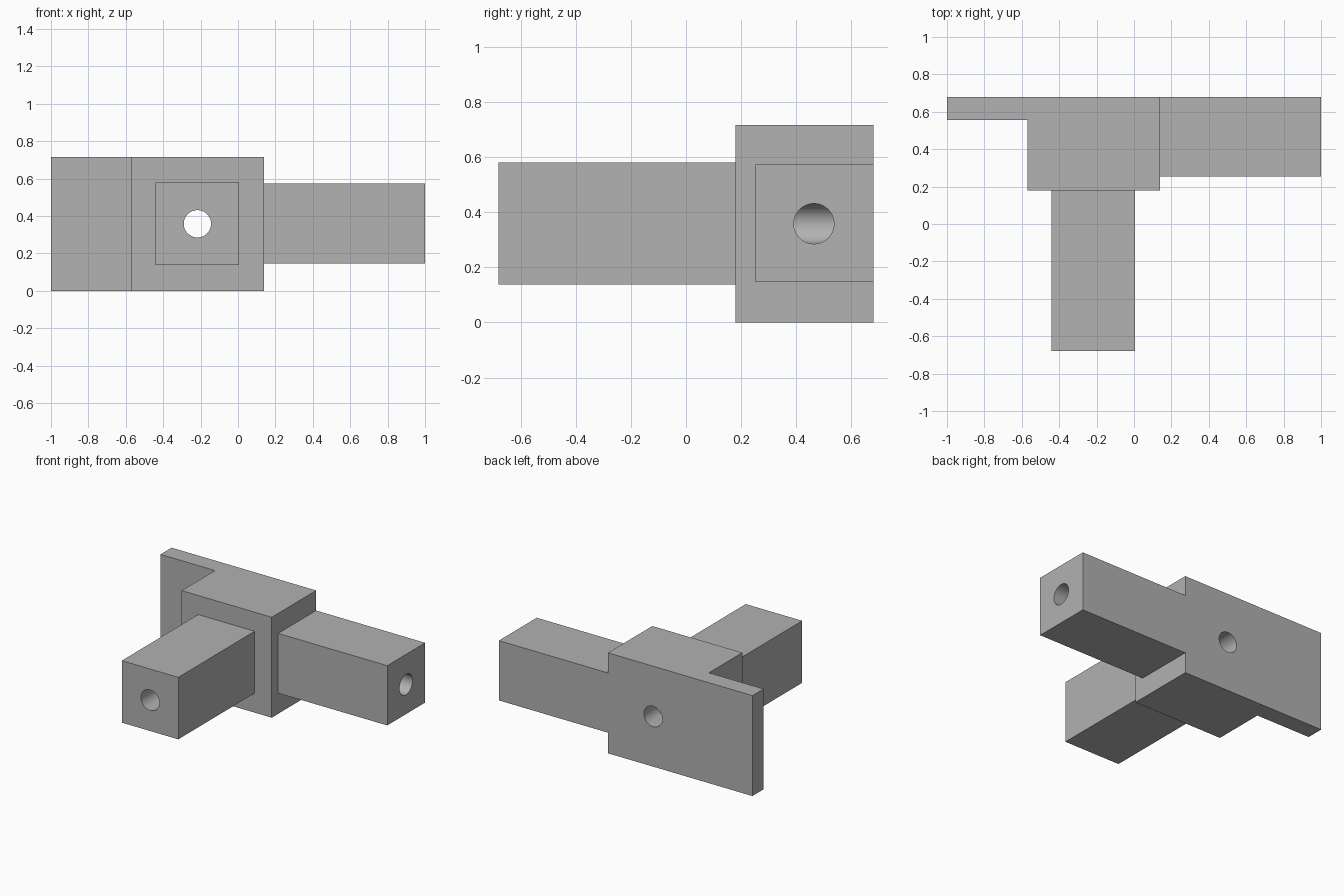
import bpy
import bmesh
import math

cube = bpy.data.objects.get("Cube")
if cube:
    bpy.data.objects.remove(cube, do_unlink=True)

grey = bpy.data.materials.new("plain_grey")
grey.use_nodes = True
GREY = (0.445, 0.445, 0.445, 1)
grey.diffuse_color = GREY
grey.node_tree.nodes["Principled BSDF"].inputs["Base Color"].default_value = GREY


def prism(name, outline, z0, z1):
    """Extrude a plan outline upwards from z0 to z1."""
    bm = bmesh.new()
    base = bm.faces.new([bm.verts.new((x, y, z0)) for x, y in outline])
    top = bmesh.ops.extrude_face_region(bm, geom=[base])["geom"]
    bmesh.ops.translate(bm, vec=(0, 0, z1 - z0),
                        verts=[v for v in top if isinstance(v, bmesh.types.BMVert)])
    bmesh.ops.recalc_face_normals(bm, faces=bm.faces)
    mesh = bpy.data.meshes.new(name)
    bm.to_mesh(mesh)
    bm.free()
    mesh.materials.append(grey)
    obj = bpy.data.objects.new(name, mesh)
    bpy.context.collection.objects.link(obj)
    return obj


def box(name, x0, x1, y0, y1, z0, z1):
    return prism(name, [(x0, y0), (x1, y0), (x1, y1), (x0, y1)], z0, z1)


def bore_cutter(name, location, rotation, depth):
    bpy.ops.mesh.primitive_cylinder_add(vertices=48, radius=BORE, depth=depth,
                                        location=location, rotation=rotation)
    obj = bpy.context.object
    obj.name = name
    obj.data.materials.append(grey)
    return obj


def combine(target, tool, operation):
    """Apply a boolean and discard the tool object."""
    tool.hide_render = True
    mod = target.modifiers.new(operation, "BOOLEAN")
    mod.operation = operation
    mod.solver = "EXACT"
    mod.object = tool
    bpy.context.view_layer.objects.active = target
    bpy.ops.object.modifier_apply(modifier=mod.name)
    bpy.data.objects.remove(tool, do_unlink=True)


BACK, HEIGHT, BORE = 0.68, 0.716, 0.073
AXIS_X, AXIS_Y, AXIS_Z = -0.217, 0.464, 0.358

# Central block with the thin flange flush along its back
body = prism("connector_body", [(-1, BACK), (-1, 0.555), (-0.57, 0.555),
                                (-0.57, 0.18), (0.14, 0.18), (0.14, BACK)], 0, HEIGHT)

# Square arms pointing forward and to the left
front_arm = box("front_arm", -0.44, 0.005, -BACK, 0.3, 0.138, 0.58)
side_arm = box("side_arm", 0, 1, 0.253, BACK, 0.147, 0.573)
for arm in (front_arm, side_arm):
    combine(body, arm, "UNION")

# Through bore front to back, and a side bore that meets it
through = bore_cutter("through_bore", (AXIS_X, 0, AXIS_Z), (math.pi / 2, 0, 0), 2)
reach = 1.1 - AXIS_X
side = bore_cutter("side_bore", (AXIS_X + reach / 2, AXIS_Y, AXIS_Z),
                   (0, math.pi / 2, 0), reach)
for cutter in (through, side):
    combine(body, cutter, "DIFFERENCE")

# Smooth bores, crisp block edges
bpy.ops.object.select_all(action="DESELECT")
body.select_set(True)
bpy.context.view_layer.objects.active = body
bpy.ops.object.shade_smooth_by_angle(angle=math.radians(30))
